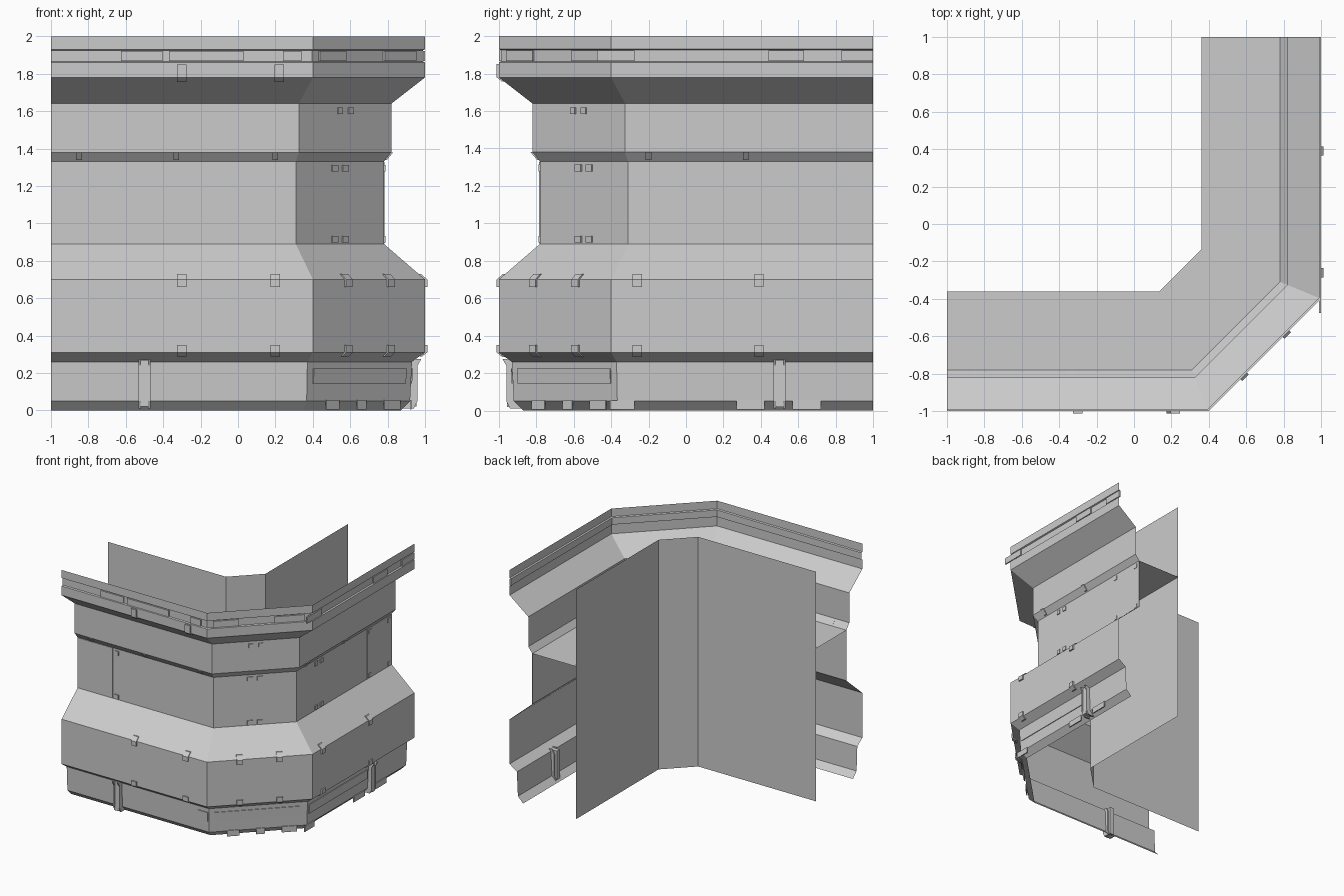
import bpy, bmesh, math
from mathutils import Vector

if "Cube" in bpy.data.objects:
    bpy.data.objects.remove(bpy.data.objects["Cube"])

T = math.tan(math.radians(22.5))
R = math.sqrt(0.5)


def finish(bm, name, recalc=False):
    if recalc:
        bmesh.ops.recalc_face_normals(bm, faces=bm.faces)
    me = bpy.data.meshes.new(name)
    bm.to_mesh(me)
    bm.free()
    ob = bpy.data.objects.new(name, me)
    bpy.context.collection.objects.link(ob)
    return ob


def path(d):
    """Plan outline of the chamfered corner, set back by d from the outside."""
    m = 0.7 - d * R
    return [(-1, -1 + d), (0.4 - T * d, -1 + d), (m, -m),
            (1 - d, -0.4 + T * d), (1 - d, 1)]


def sweep(name, profile):
    """Sheet following the plan outline through (setback, height) points."""
    bm = bmesh.new()
    rows = [[bm.verts.new((x, y, z)) for x, y in path(d)] for d, z in profile]
    for lo, hi in zip(rows, rows[1:]):
        for i in range(4):
            bm.faces.new((lo[i], lo[i + 1], hi[i + 1], hi[i]))
    return finish(bm, name)


def place(side, u, d, z):
    if side == 'front':
        return Vector((u, -1 + d, z))
    if side == 'right':
        return Vector((1 - d, u, z))
    m = 0.7 - d * R
    return Vector((m + u * R, -m + u * R, z))


def slab(bm, side, u, width, profile, t=0.012):
    """Plate following a profile, standing t proud of the wall."""
    loop = list(profile) + [(d - t, z) for d, z in reversed(profile)]
    a = [bm.verts.new(place(side, u - width / 2, d, z)) for d, z in loop]
    b = [bm.verts.new(place(side, u + width / 2, d, z)) for d, z in loop]
    n = len(loop)
    bm.faces.new(a)
    bm.faces.new(b[::-1])
    for i in range(n):
        j = (i + 1) % n
        bm.faces.new((a[i], b[i], b[j], a[j]))


def plates(name, profile, spots, t=0.012):
    bm = bmesh.new()
    for side, u, w in spots:
        slab(bm, side, u, w, profile, t)
    return finish(bm, name, True)


# Outer shell, band by band from the ground up
sweep('plinth', [(0.13, 0), (0.08, 0.05), (0.07, 0.26)])
sweep('plinth_bevel', [(0.07, 0.26), (0.0, 0.31)])
sweep('lower_band', [(0.0, 0.31), (0.0, 0.70)])
sweep('lower_slope', [(0.0, 0.70), (0.22, 0.89)])
sweep('middle_wall', [(0.22, 0.89), (0.22, 1.33)])
sweep('middle_ledge', [(0.22, 1.33), (0.18, 1.38)])
sweep('upper_wall', [(0.18, 1.38), (0.18, 1.64)])
sweep('upper_slope', [(0.18, 1.64), (0.0, 1.78)])
sweep('cornice', [(0.0, 1.78), (0.0, 1.86), (0.012, 1.865), (0.012, 1.925), (0.0, 1.93)])
sweep('top_rim', [(0.0, 1.93), (0.0, 2.0)])

# Shelf behind the facade and the tall inner wall
sweep('inner_shelf', [(0.22, 1.33), (0.64, 1.33)])
sweep('inner_wall', [(0.64, 0), (0.64, 1.33), (0.64, 2)])

# Flat end panels of the middle wall
plates('end_panels', [(0.22, 0.892), (0.22, 1.328)],
       [('front', -0.83, 0.34), ('right', 0.83, 0.34)], 0.004)

# Clips bent over the horizontal joints
main = [('front', -0.3, 0.05), ('front', 0.2, 0.05), ('right', -0.26, 0.05),
        ('right', 0.39, 0.05), ('corner', -0.16, 0.05), ('corner', 0.16, 0.05)]
plates('lower_slope_clips', [(0, 0.66), (0, 0.70), (0.035, 0.73)], main)
plates('plinth_clips', [(0.03, 0.287), (0.0, 0.31), (0.0, 0.35)], main)
plates('cornice_clips', [(0.03, 1.757), (0.0, 1.78), (0.0, 1.85)],
       [('front', -0.3, 0.05), ('front', 0.22, 0.05)])
plates('ledge_clips', [(0.215, 1.338), (0.18, 1.38)],
       [('front', -0.85, 0.03), ('front', -0.33, 0.03), ('front', 0.2, 0.03),
        ('right', -0.2, 0.03), ('right', 0.32, 0.03)], 0.01)

# Square bolts at the panel corners
bolts = [('front', -0.62, 0.035), ('right', -0.04, 0.035), ('right', 0.035, 0.035),
         ('right', 0.695, 0.035), ('right', 0.955, 0.035),
         ('corner', -0.04, 0.045), ('corner', 0.04, 0.045)]
for label, z in (('lower', 0.915), ('upper', 1.295)):
    plates(label + '_bolts', [(0.22, z - 0.018), (0.22, z + 0.018)], bolts, 0.008)
plates('corner_bolts', [(0.18, 1.585), (0.18, 1.62)],
       [('corner', -0.04, 0.035), ('corner', 0.04, 0.035)], 0.008)

# Vent plates under the top rim
plates('cornice_vents', [(0.012, 1.867), (0.012, 1.922)],
       [('front', -0.515, 0.22), ('front', -0.17, 0.4), ('front', 0.29, 0.1),
        ('corner', -0.27, 0.2), ('corner', 0.24, 0.24),
        ('right', -0.375, 0.2), ('right', 0.535, 0.19), ('right', 0.915, 0.17)])

# Strips and feet on the plinth
plates('plinth_strip', [(0.075, 0.145), (0.071, 0.225)],
       [('front', 0.31, 0.1), ('corner', 0, 0.70), ('right', 0.05, 0.8)], 0.006)
plates('plinth_feet', [(0.08, 0.005), (0.08, 0.055)],
       [('corner', -0.2, 0.1), ('corner', 0.02, 0.07), ('corner', 0.25, 0.12),
        ('right', -0.34, 0.13), ('right', 0.345, 0.15), ('right', 0.645, 0.15)], 0.008)

# Upright brackets: a core with two tapered cheeks
for side, u in (('front', -0.5), ('right', 0.5)):
    plates(side + '_bracket', [(0.12, 0.02), (0.12, 0.27)], [(side, u, 0.04)], 0.075)
    plates(side + '_bracket_cheeks', [(0.12, 0.01), (0.10, 0.05), (0.10, 0.24), (0.08, 0.275)],
           [(side, u - 0.025, 0.013), (side, u + 0.025, 0.013)], 0.06)
